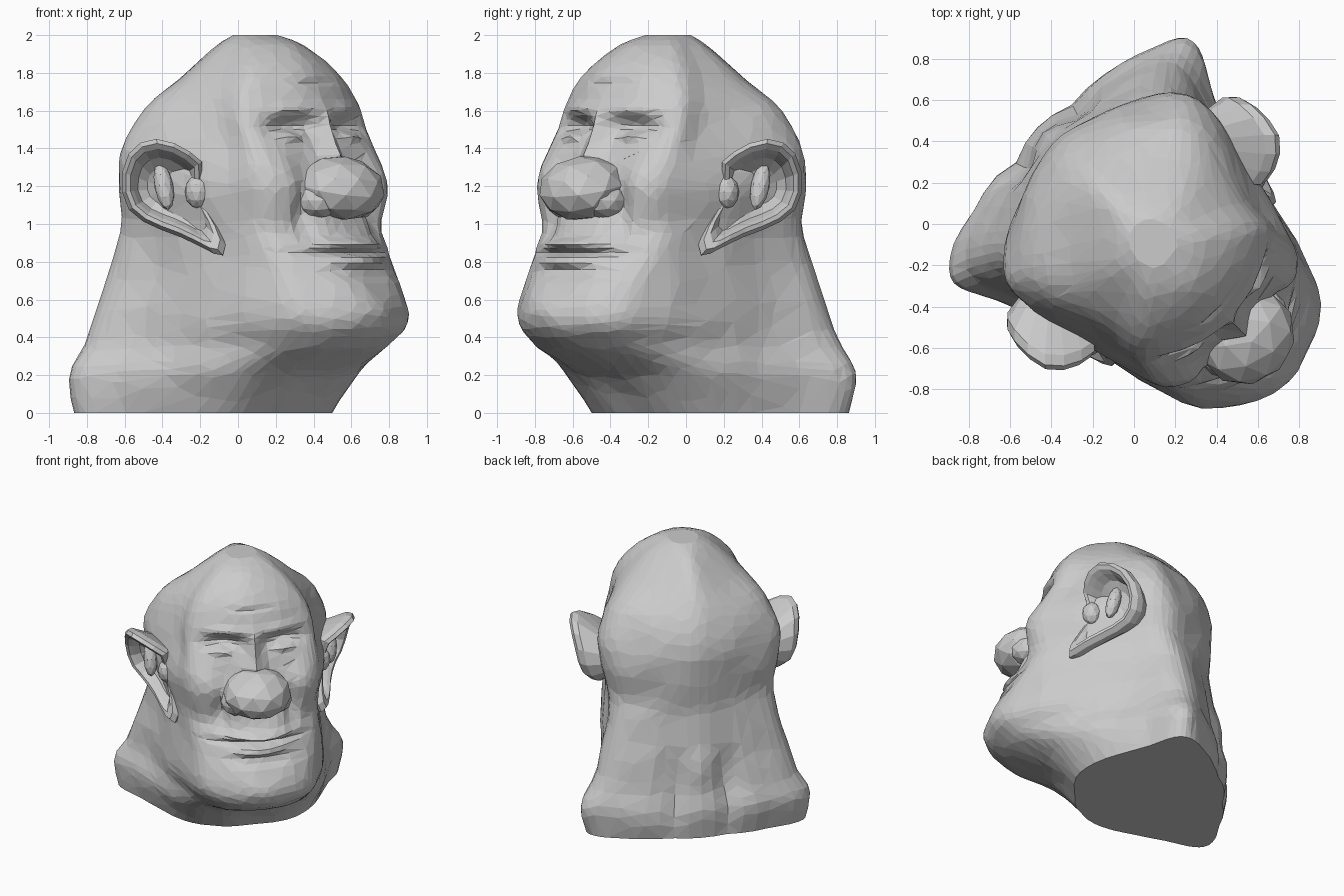
import bpy, bmesh, math
from mathutils import Vector, Matrix, noise

if "Cube" in bpy.data.objects:
    bpy.data.objects.remove(bpy.data.objects["Cube"])

TURN = Matrix.Rotation(math.radians(45), 4, 'Z')   # the face looks toward +x -y


def P(l, f, z):
    """Head space (lateral, forward, up) to model space before the turn."""
    return Vector((l, -f, z))


def finish(name, bm, ratio=None):
    bmesh.ops.recalc_face_normals(bm, faces=bm.faces)
    bm.transform(TURN)
    me = bpy.data.meshes.new(name)
    bm.to_mesh(me)
    bm.free()
    ob = bpy.data.objects.new(name, me)
    bpy.context.collection.objects.link(ob)
    if ratio:
        d = ob.modifiers.new("facets", 'DECIMATE')
        d.ratio = ratio
    return ob


def catmull(pts, t):
    """Sample a Catmull-Rom chain of equal-length tuples, t in 0..1."""
    n = len(pts) - 1
    i = min(int(t * n), n - 1)
    u = t * n - i
    a, b, c, d = pts[max(i - 1, 0)], pts[i], pts[i + 1], pts[min(i + 2, n)]
    return [0.5 * (2 * q + (r - p) * u + (2 * p - 5 * q + 4 * r - s) * u * u
                   + (3 * q - p - 3 * r + s) * u ** 3) for p, q, r, s in zip(a, b, c, d)]


def skin(bm, rings):
    """Join rings of points into a capped skin."""
    rows = [[bm.verts.new(p) for p in r] for r in rings]
    n = len(rows[0])
    for a, b in zip(rows, rows[1:]):
        for i in range(n):
            bm.faces.new((a[i], a[(i + 1) % n], b[(i + 1) % n], b[i]))
    bm.faces.new(rows[0])
    bm.faces.new(rows[-1])
    bmesh.ops.triangulate(bm, faces=bm.faces)


# Head outline per level: z, front, then (width, forward) for front corner, cheek, side, back corner, then back
LEVELS = [
    (0.00, .42, .22, .40, .44, .27, .66, -.13, .75, -.47, -.64),
    (0.20, .60, .25, .57, .50, .38, .69, -.12, .78, -.49, -.66),
    (0.36, .94, .30, .83, .48, .50, .63, -.06, .70, -.46, -.62),
    (0.52, 1.05, .34, .93, .50, .60, .60, -.02, .64, -.43, -.59),
    (0.85, .90, .38, .75, .49, .50, .56, .00, .55, -.37, -.54),
    (1.00, .82, .38, .69, .50, .45, .57, .00, .54, -.33, -.53),
    (1.20, .74, .42, .69, .53, .42, .62, -.02, .56, -.33, -.55),
    (1.40, .66, .42, .60, .50, .36, .64, -.10, .53, -.32, -.54),
    (1.60, .64, .40, .51, .46, .29, .55, -.10, .40, -.29, -.47),
    (1.78, .57, .33, .45, .37, .24, .38, .00, .24, -.18, -.33),
    (1.94, .41, .19, .32, .21, .18, .20, .06, .09, -.08, -.14),
    (2.00, .24, .08, .22, .11, .14, .09, .06, .05, .02, .01),
]

# Sculpting dabs: lateral, z, lateral size, z size, forward push (mirrored)
FACE = [
    (.20, 1.51, .14, .055, -.085),   # eye sockets
    (.22, 1.47, .075, .030, .06),    # eyelids
    (.20, 1.61, .16, .035, .025),    # brows
    (.00, 1.46, .05, .13, .07),      # nose bridge
    (.00, 1.35, .09, .06, .05),      # nose root
    (.33, 1.25, .09, .10, .025),     # cheeks
    (.25, 1.05, .05, .14, -.045),    # smile creases
    (.00, .895, .22, .025, .050),    # upper lip
    (.00, .850, .25, .014, -.055),   # mouth slit
    (.00, .810, .20, .025, .045),    # lower lip
    (.00, .740, .20, .028, -.035),   # fold below the lip
    (.00, .56, .15, .09, .025),      # chin ball
    (.00, 1.75, .16, .014, -.015),   # forehead wrinkle
]
NAPE = [
    (.20, .35, .08, .30, .055),      # neck grooves
    (.00, .50, .08, .15, -.025),     # neck ridge
]


def dabs(table, l, z):
    return sum(p * math.exp(-((abs(l) - a) / sa) ** 2 - ((z - b) / sb) ** 2)
               for a, b, sa, sb, p in table)


# Head, neck and face, with a slight hand-worked unevenness
ROWS, HALF = 110, 44
rings = []
for r in range(ROWS + 1):
    z, f0, wc, fc, wm, fm, ws, fs, wb, fb, b = catmull(LEVELS, r / ROWS)
    half = [(-wc, fc), (0, f0), (wc, fc), (wm, fm), (ws, fs), (wb, fb), (0, b), (-wb, fb)]
    pts = []
    for i in range(HALF + 1):
        l, f = catmull(half, (1 + 5 * i / HALF) / 7)
        front = min(max((f - .25) / .2, 0), 1)
        back = min(max((-f - .3) / .15, 0), 1)
        f += front * dabs(FACE, l, z) + back * dabs(NAPE, l, z)
        pts.append((max(l, 0) if 0 < i < HALF else 0, f))
    pts += [(-l, f) for l, f in pts[-2:0:-1]]
    ring = []
    for l, f in pts:
        p = P(l, f, z)
        k = 1 + .022 * noise.noise(p * 4.5)
        ring.append(Vector((p.x * k, p.y * k, z)))
    rings.append(ring)
bm = bmesh.new()
skin(bm, rings)
finish("head", bm, 0.12)


def blob(name, centre, size, tilt=0, sub=2):
    bm = bmesh.new()
    bmesh.ops.create_icosphere(bm, subdivisions=sub, radius=1)
    bm.transform(Matrix.Translation(P(*centre)) @ Matrix.Rotation(math.radians(tilt), 4, 'X')
                 @ Matrix.Diagonal((*size, 1)))
    return finish(name, bm)


# Nose ball and nostril wings
blob("nose_ball", (0, .77, 1.19), (.245, .23, .17), 12)
for s, side in ((-1, "right"), (1, "left")):
    blob("nostril_" + side, (s * .145, .74, 1.125), (.11, .13, .10))

# Ears: the rim outline is lofted inward to a bowl and back onto the skull
RIM = [(.57, .30, 1.33), (.69, .27, 1.41), (.79, .17, 1.45), (.81, .02, 1.40), (.79, -.08, 1.26),
       (.75, -.09, 1.10), (.67, -.01, 1.00), (.61, .15, .94), (.57, .32, .87), (.53, .41, .83),
       (.50, .40, .92), (.51, .30, 1.06), (.53, .27, 1.20)]
STEPS = [(.12, -.07), (.40, -.08), (.62, -.055), (.72, .0), (.80, .03), (.91, .035), (1.0, .0),
         (.99, -.05), (.82, -.11), (.62, -.18), (.50, -.27)]
for s, side in ((-1, "right"), (1, "left")):
    centre = P(s * .65, .10, 1.19)
    out = P(s * .707, .707, 0)
    loop = [P(s * c[0], c[1], c[2]) for c in
            (catmull(RIM + RIM[:1], i / 20) for i in range(20))]
    bm = bmesh.new()
    skin(bm, [[centre + (p - centre) * k + out * d for p in loop] for k, d in STEPS])
    finish("ear_" + side, bm)
    blob("ear_fold_" + side, (s * .645, .09, 1.20), (.05, .05, .13), -15)
    blob("ear_flap_" + side, (s * .55, .25, 1.17), (.07, .07, .09))
